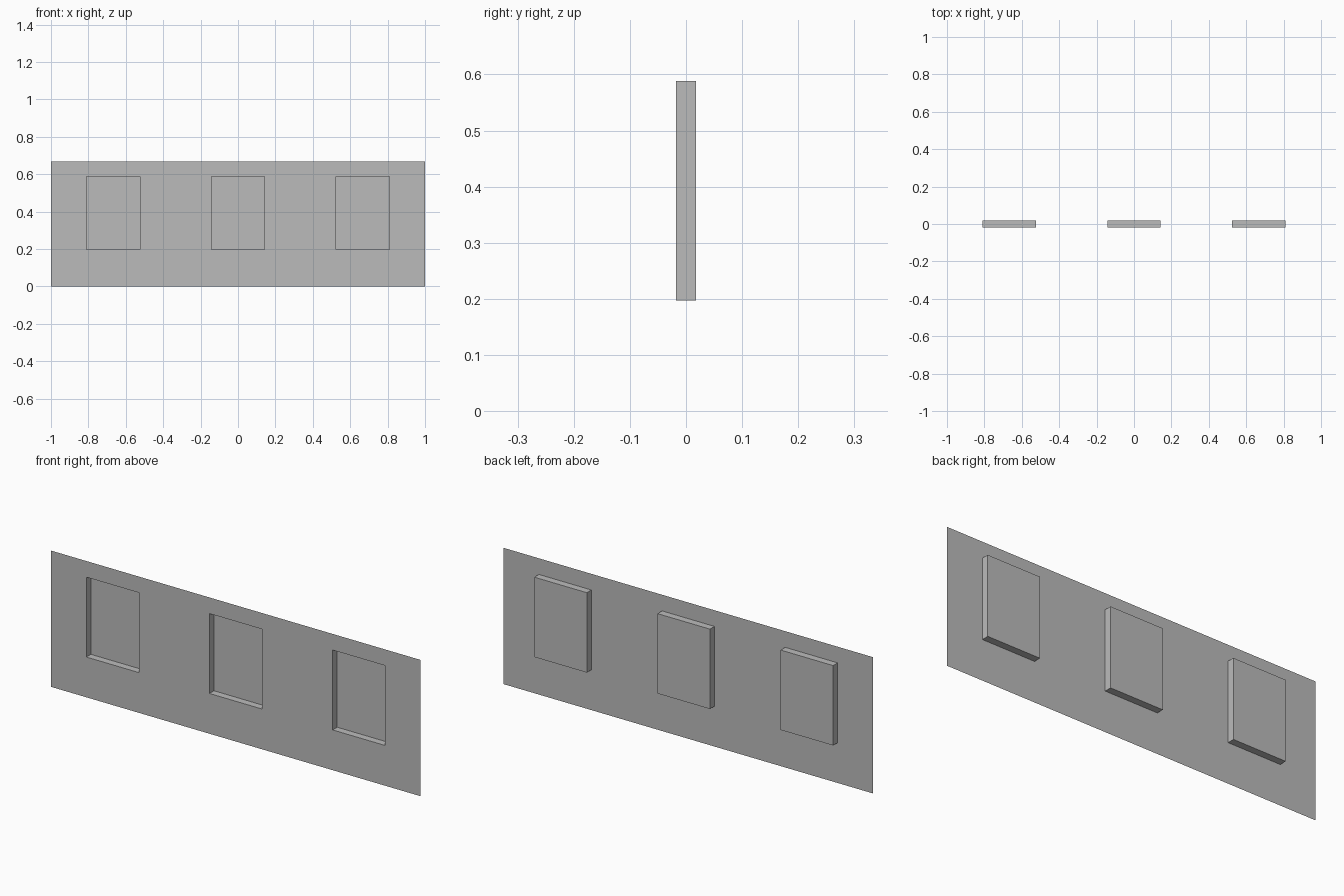
import bpy
import bmesh

cube = bpy.data.objects.get("Cube")
if cube:
    bpy.data.objects.remove(cube, do_unlink=True)

FRONT, BACK = -0.0175, 0.0175        # sheet plane and recess floor
HEIGHT = 0.667
SILL, HEAD = 0.197, 0.588            # recess bottom and top
HALF_WIDTH = 0.142
CENTRES = (-0.667, 0, 0.667)

grey = bpy.data.materials.new("plain grey")
grey.use_nodes = True
colour = (0.5, 0.5, 0.5, 1)
grey.diffuse_color = colour
grey.node_tree.nodes["Principled BSDF"].inputs["Base Color"].default_value = colour

bm = bmesh.new()


def quad(points):
    bm.faces.new([bm.verts.new(p) for p in points])


def corners(x0, x1, z0, z1, y):
    return [(x0, y, z0), (x1, y, z0), (x1, y, z1), (x0, y, z1)]


# Grid of wall cells, with a sunken pocket wherever a window falls
xs = [-1] + [c + s * HALF_WIDTH for c in CENTRES for s in (-1, 1)] + [1]
zs = [0, SILL, HEAD, HEIGHT]
for i, (x0, x1) in enumerate(zip(xs, xs[1:])):
    for j, (z0, z1) in enumerate(zip(zs, zs[1:])):
        rim = corners(x0, x1, z0, z1, FRONT)
        if i % 2 == 1 and j == 1:
            floor = corners(x0, x1, z0, z1, BACK)
            quad(floor)
            for k in range(4):
                n = (k + 1) % 4
                quad([rim[k], rim[n], floor[n], floor[k]])
        else:
            quad(rim)

bmesh.ops.remove_doubles(bm, verts=bm.verts, dist=0.0001)

mesh = bpy.data.meshes.new("wall_panel")
bm.to_mesh(mesh)
bm.free()
mesh.materials.append(grey)
panel = bpy.data.objects.new("wall_panel_with_window_recesses", mesh)
bpy.context.collection.objects.link(panel)
